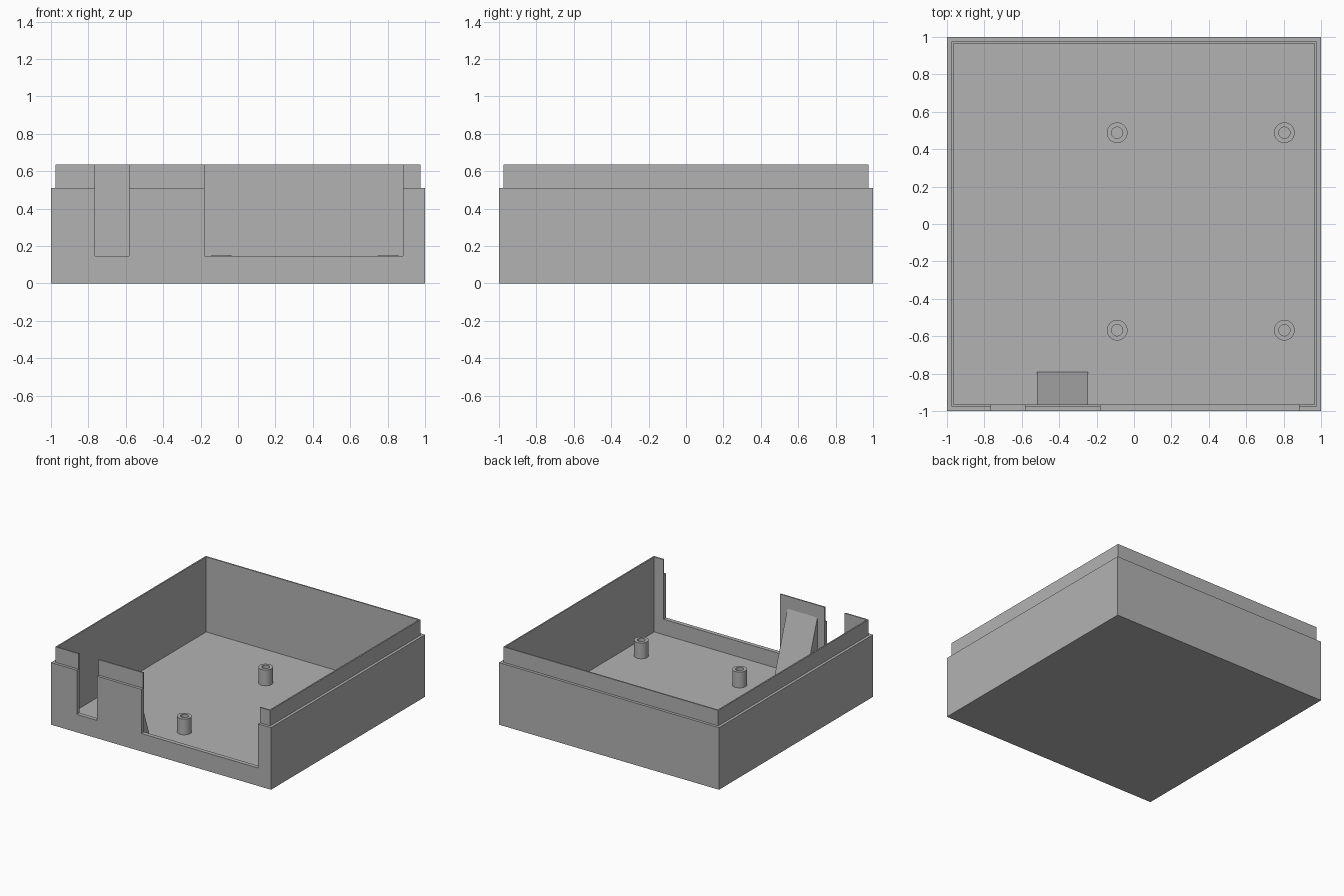
import bpy, bmesh
from mathutils import Vector

if "Cube" in bpy.data.objects:
    bpy.data.objects.remove(bpy.data.objects["Cube"], do_unlink=True)

FLOOR, STEP, TOP, SILL = 0.02, 0.51, 0.637, 0.147
INNER, LIP = 0.966, 0.977

grey = bpy.data.materials.new("grey_plastic")
grey.use_nodes = True
colour = (0.45, 0.45, 0.45, 1)
grey.diffuse_color = colour
grey.node_tree.nodes["Principled BSDF"].inputs["Base Color"].default_value = colour


def make_object(name, bm):
    bmesh.ops.recalc_face_normals(bm, faces=bm.faces)
    mesh = bpy.data.meshes.new(name)
    bm.to_mesh(mesh)
    bm.free()
    mesh.materials.append(grey)
    obj = bpy.data.objects.new(name, mesh)
    bpy.context.collection.objects.link(obj)
    return obj


def bridge(bm, rings):
    """Join successive rings of vertices with quads."""
    for a, b in zip(rings, rings[1:]):
        n = len(a)
        for i in range(n):
            j = (i + 1) % n
            bm.faces.new((a[i], a[j], b[j], b[i]))


def box(name, low, high):
    bm = bmesh.new()
    bmesh.ops.create_cube(bm, size=1)
    low, high = Vector(low), Vector(high)
    for v in bm.verts:
        v.co = (low + high) / 2 + v.co * (high - low)
    return make_object(name, bm)


# Tray: square wall profile with a stepped lip, closed by the floor
bm = bmesh.new()
profile = [(1, 0), (1, STEP), (LIP, STEP), (LIP, TOP), (INNER, TOP), (INNER, FLOOR)]
corners = [(-1, -1), (1, -1), (1, 1), (-1, 1)]
rings = [[bm.verts.new((r * x, r * y, z)) for x, y in corners] for r, z in profile]
bridge(bm, rings)
bm.faces.new(rings[0])
bm.faces.new(rings[-1])
tray = make_object("tray", bm)

# Front wall openings
for name, left, right in (("small_opening", -0.765, -0.582), ("wide_opening", -0.178, 0.882)):
    cutter = box(name + "_cutter", (left, -1.1, SILL), (right, -0.9, 1))
    cutter.hide_render = True
    cutter.hide_viewport = True
    mod = tray.modifiers.new(name, 'BOOLEAN')
    mod.operation = 'DIFFERENCE'
    mod.solver = 'EXACT'
    mod.object = cutter

# Apply the cuts so that the cutters can go
evaluated = tray.evaluated_get(bpy.context.evaluated_depsgraph_get())
mesh = bpy.data.meshes.new_from_object(evaluated)
tray.modifiers.clear()
tray.data = mesh
for obj in [o for o in bpy.data.objects if o.name.endswith("_cutter")]:
    bpy.data.objects.remove(obj, do_unlink=True)

# Sloping brace behind the front wall tab
bm = bmesh.new()
side = [(-INNER, FLOOR), (-0.79, FLOOR), (-INNER, 0.535)]
ends = [[bm.verts.new((x, y, z)) for y, z in side] for x in (-0.518, -0.246)]
bridge(bm, ends)
for end in ends:
    bm.faces.new(end)
make_object("wall_brace", bm)


# Hollow screw posts
def post(name, x, y):
    bm = bmesh.new()
    levels = [(0.055, FLOOR), (0.055, 0.15), (0.03, 0.15), (0.03, FLOOR)]
    rings = []
    for radius, z in levels:
        circle = bmesh.ops.create_circle(bm, segments=32, radius=radius)["verts"]
        for v in circle:
            v.co += Vector((x, y, z))
        rings.append(circle)
    bridge(bm, rings)
    obj = make_object(name, bm)
    bpy.ops.object.select_all(action='DESELECT')
    obj.select_set(True)
    bpy.context.view_layer.objects.active = obj
    bpy.ops.object.shade_smooth_by_angle()


for row, y in (("front", -0.568), ("back", 0.488)):
    for column, x in (("right", -0.09), ("left", 0.804)):
        post(f"{row}_{column}_post", x, y)
